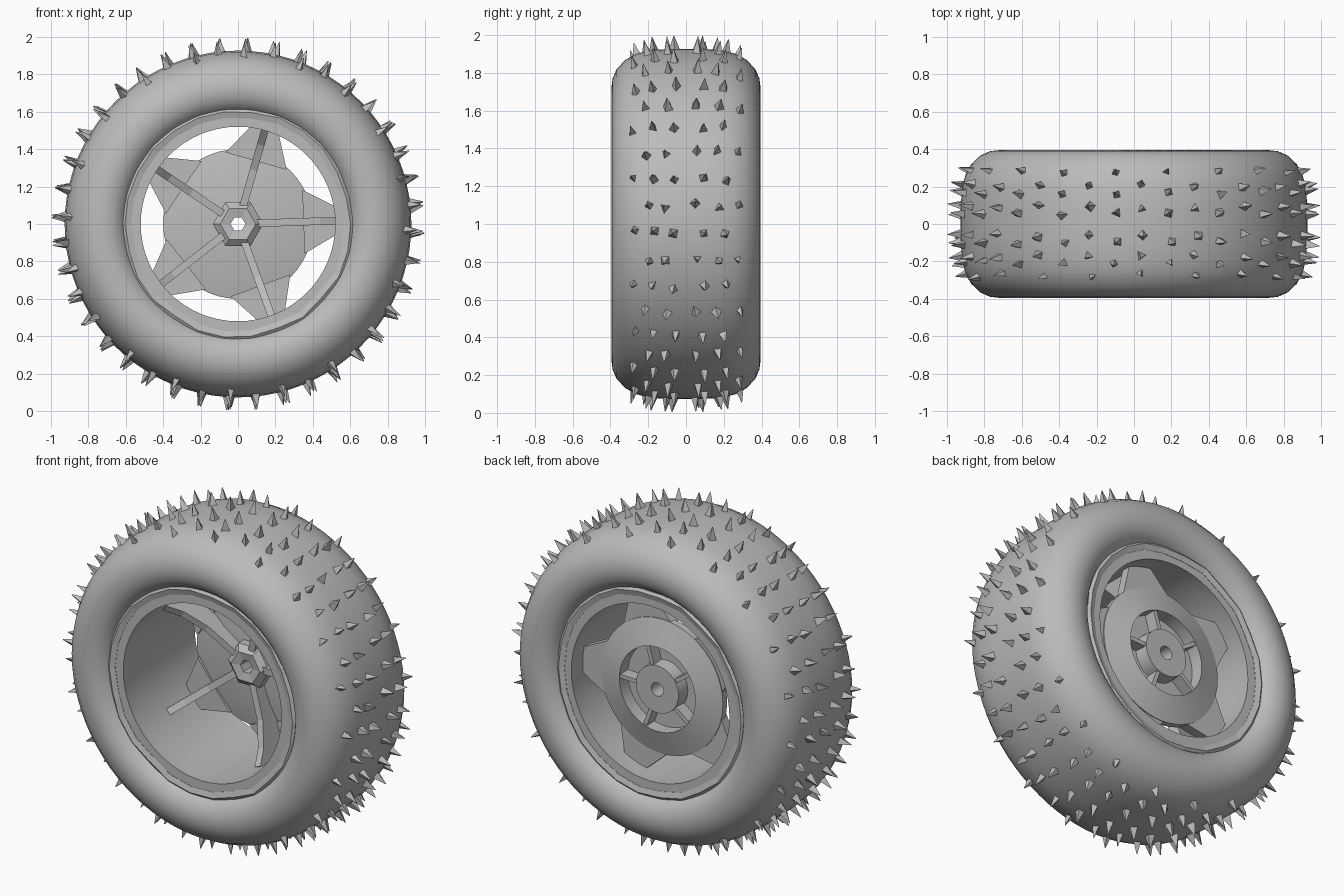
import bpy, bmesh, math, random
from mathutils import Vector, Matrix

cube = bpy.data.objects.get("Cube")
if cube:
    bpy.data.objects.remove(cube)
random.seed(4)
CENTRE = Vector((0, 0, 1))

grey = bpy.data.materials.new("plain_grey")
grey.use_nodes = True
grey.diffuse_color = (0.5, 0.5, 0.5, 1)
shader = next(n for n in grey.node_tree.nodes if n.type == 'BSDF_PRINCIPLED')
shader.inputs["Base Color"].default_value = (0.5, 0.5, 0.5, 1)


def polar(r, y, a, t=0):
    """Point at radius r and angle a round the axle, shifted t sideways."""
    return CENTRE + Vector((r * math.cos(a) - t * math.sin(a), y,
                            r * math.sin(a) + t * math.cos(a)))


def finish(name, bm, smooth=None):
    bmesh.ops.recalc_face_normals(bm, faces=bm.faces)
    mesh = bpy.data.meshes.new(name)
    bm.to_mesh(mesh)
    bm.free()
    mesh.materials.append(grey)
    ob = bpy.data.objects.new(name, mesh)
    bpy.context.collection.objects.link(ob)
    if smooth:
        bpy.ops.object.select_all(action='DESELECT')
        ob.select_set(True)
        bpy.context.view_layer.objects.active = ob
        bpy.ops.object.shade_smooth_by_angle(angle=math.radians(smooth))
    return ob


def lathe(name, profile, sides, smooth=None, wobble=0):
    """Revolve a closed (radius, y) profile round the axle."""
    bm = bmesh.new()
    rings = []
    for i in range(sides):
        a = math.tau * i / sides
        k = 1 + random.uniform(-wobble, wobble)
        rings.append([bm.verts.new(polar(r * k, y, a)) for r, y in profile])
    n = len(profile)
    for i in range(sides):
        p, q = rings[i], rings[(i + 1) % sides]
        for j in range(n):
            bm.faces.new((p[j], q[j], q[(j + 1) % n], p[(j + 1) % n]))
    return finish(name, bm, smooth)


def prism(bm, lower, upper):
    """Join two matching outlines into a solid."""
    a = [bm.verts.new(p) for p in lower]
    b = [bm.verts.new(p) for p in upper]
    bm.faces.new(a)
    bm.faces.new(b)
    n = len(a)
    for i in range(n):
        j = (i + 1) % n
        bm.faces.new((a[i], a[j], b[j], b[i]))


# Tyre: one half of the section, mirrored across the middle
half = [(0.927, 0.08), (0.92, 0.19), (0.902, 0.26), (0.87, 0.32),
        (0.82, 0.367), (0.77, 0.389), (0.72, 0.395), (0.67, 0.385),
        (0.63, 0.36), (0.605, 0.325), (0.59, 0.28)]
lathe("tyre", half + [(r, -y) for r, y in reversed(half)], 80, 60)

# Rim barrel with a flat lip on each side
lip = [(0.585, 0.30), (0.585, 0.335), (0.52, 0.335), (0.525, 0.27)]
lathe("rim_barrel", lip + [(r, -y) for r, y in reversed(lip)], 64, 30)

# Uneven bead rings where the tyre meets the rim
for name, s in (("front_bead", -1), ("back_bead", 1)):
    lathe(name, [(0.575, s * 0.30), (0.57, s * 0.337), (0.602, s * 0.347),
                 (0.618, s * 0.335), (0.60, s * 0.30)], 26, wobble=0.012)

# Dished centre plate with a recess and hub boss at the back
lathe("centre_plate", [(0.04, 0.27), (0.14, 0.27), (0.145, 0.19), (0.25, 0.19),
                       (0.25, 0.27), (0.40, 0.225), (0.40, 0.185),
                       (0.25, 0.155), (0.04, 0.15)], 48, 30)

# Six-sided hub nut with a bore
lathe("hub_nut", [(0.04, 0.08), (0.095, 0.07), (0.135, 0.10),
                  (0.135, 0.17), (0.04, 0.17)], 6)

# Five arms: a flat tab, a tapered front rib and a small back web each
tabs, ribs, webs = bmesh.new(), bmesh.new(), bmesh.new()
tab = [(0.35, -0.17), (0.535, -0.07), (0.535, 0.07), (0.35, 0.17)]
rib = [(0.10, 0.085), (0.30, 0.06), (0.44, 0.0), (0.52, -0.07),
       (0.53, -0.05), (0.53, 0.19), (0.38, 0.19), (0.10, 0.17)]
web = [(0.13, 0.18), (0.26, 0.18), (0.255, 0.262), (0.13, 0.262)]
for i in range(5):
    a = math.radians(2 + 72 * i)
    prism(tabs, [polar(r, 0.165, a, t) for r, t in tab],
          [polar(r, 0.22, a, t) for r, t in tab])
    prism(ribs, [polar(r, y, a, -0.02) for r, y in rib],
          [polar(r, y, a, 0.02) for r, y in rib])
    prism(webs, [polar(r, y, a, -0.012) for r, y in web],
          [polar(r, y, a, 0.012) for r, y in web])
finish("arm_tabs", tabs)
finish("front_ribs", ribs)
finish("back_webs", webs)

# Tread spikes: staggered rows of small four-sided cones
rows = [(-0.265, -0.17, -0.06, 0.09, 0.2), (-0.2, -0.1, 0.055, 0.165, 0.27)]
spikes = bmesh.new()
COLUMNS = 40
for i in range(COLUMNS):
    for y in rows[i % 2]:
        a = math.radians(-3) + math.tau * i / COLUMNS + random.uniform(-0.015, 0.015)
        y += random.uniform(-0.01, 0.01)
        surface = 0.925 - 1.6 * max(0, abs(y) - 0.1) ** 2
        foot = polar(surface - 0.015, y, a)
        tip = polar(surface + 0.072, y * 1.08, a + random.uniform(-0.01, 0.01))
        axis = tip - foot
        turn = axis.to_track_quat('Z', 'Y').to_matrix().to_4x4()
        bmesh.ops.create_cone(
            spikes, cap_ends=True, segments=random.choice((3, 4, 4)),
            radius1=random.uniform(0.028, 0.036), radius2=0.002, depth=axis.length,
            matrix=Matrix.Translation((foot + tip) / 2) @ turn
            @ Matrix.Rotation(random.uniform(0, math.tau), 4, 'Z'))
finish("tread_spikes", spikes)
